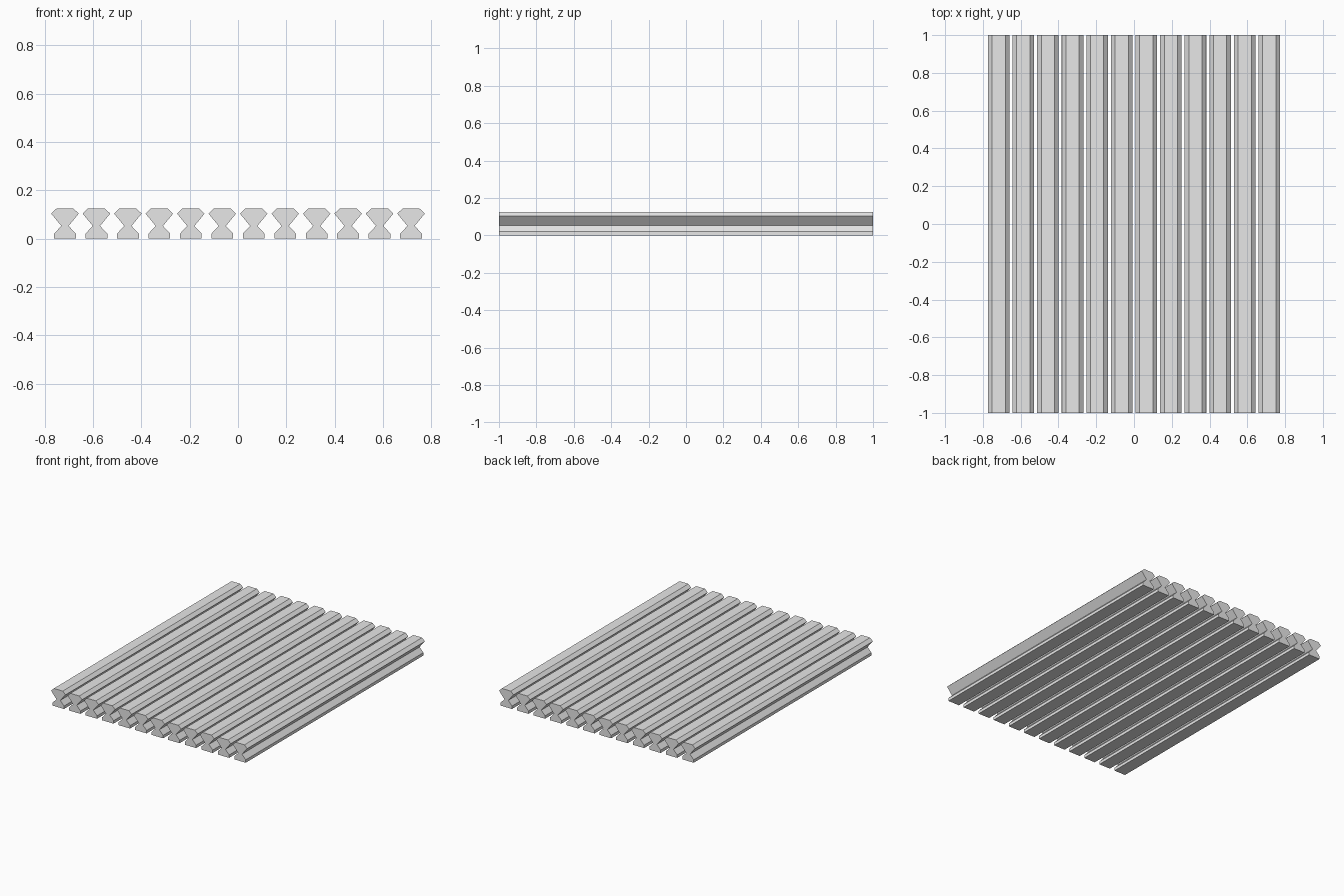
import bpy
import bmesh

if "Cube" in bpy.data.objects:
    bpy.data.objects.remove(bpy.data.objects["Cube"])

BAR_COUNT = 12
PITCH = 0.1302
HALF_LENGTH = 1.0

# Right half of the bar cross-section (x, z), bottom to top
HALF_PROFILE = [(0.045, 0.0), (0.045, 0.021), (0.015, 0.053),
                (0.057, 0.104), (0.035, 0.125)]

grey = bpy.data.materials.new("plain_grey")
grey.diffuse_color = (0.8, 0.8, 0.8, 1.0)
grey.use_nodes = True
grey.node_tree.nodes["Principled BSDF"].inputs["Base Color"].default_value = grey.diffuse_color


def make_bar_mesh():
    """Mirror the half profile and extrude it along the bar's length."""
    outline = HALF_PROFILE + [(-x, z) for x, z in reversed(HALF_PROFILE)]
    bm = bmesh.new()
    end = bm.faces.new([bm.verts.new((x, -HALF_LENGTH, z)) for x, z in outline])
    result = bmesh.ops.extrude_face_region(bm, geom=[end], use_keep_orig=True)
    moved = [v for v in result["geom"] if isinstance(v, bmesh.types.BMVert)]
    bmesh.ops.translate(bm, verts=moved, vec=(0, 2 * HALF_LENGTH, 0))
    bmesh.ops.recalc_face_normals(bm, faces=bm.faces)
    mesh = bpy.data.meshes.new("grate_bar")
    bm.to_mesh(mesh)
    bm.free()
    mesh.materials.append(grey)
    return mesh


# Row of parallel bars sharing one mesh
bar_mesh = make_bar_mesh()
for i in range(BAR_COUNT):
    bar = bpy.data.objects.new(f"grate_bar_{i + 1}", bar_mesh)
    bar.location.x = (i - (BAR_COUNT - 1) / 2) * PITCH
    bpy.context.collection.objects.link(bar)
